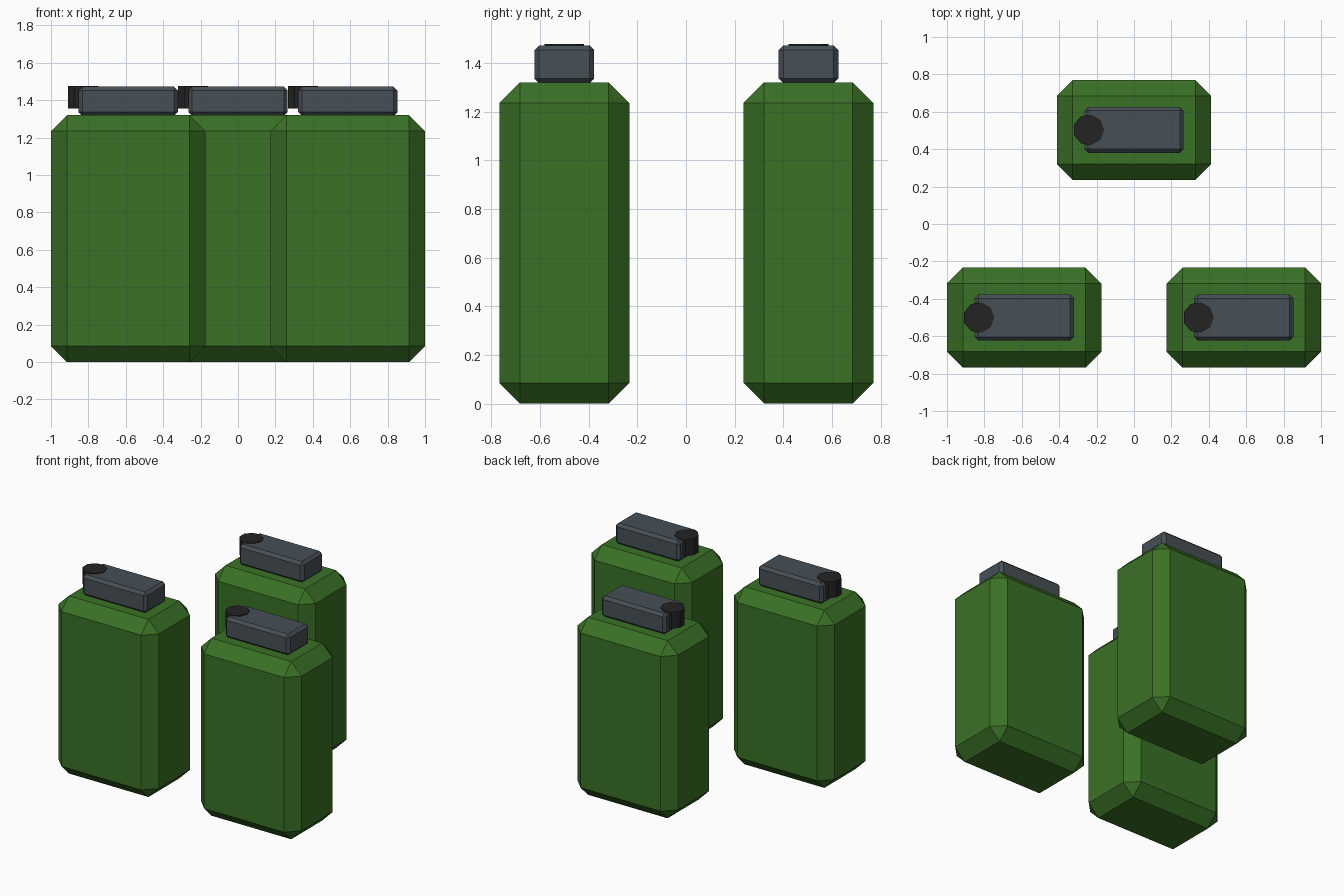
import bpy, bmesh, math
from mathutils import Matrix, Vector

if "Cube" in bpy.data.objects:
    bpy.data.objects.remove(bpy.data.objects["Cube"])


def material(name, rgb):
    m = bpy.data.materials.new(name)
    m.diffuse_color = (*rgb, 1)
    m.use_nodes = True
    m.node_tree.nodes["Principled BSDF"].inputs["Base Color"].default_value = m.diffuse_color
    return m


GREEN = material("canister green", (0.042, 0.165, 0.019))
GREY = material("handle grey", (0.062, 0.079, 0.092))
BLACK = material("cap black", (0.017, 0.017, 0.017))


def finish(bm, name, mat):
    bmesh.ops.recalc_face_normals(bm, faces=bm.faces)
    me = bpy.data.meshes.new(name)
    bm.to_mesh(me)
    bm.free()
    me.materials.append(mat)
    bpy.context.collection.objects.link(bpy.data.objects.new(name, me))


def chamfered_box(name, centre, size, chamfer, mat):
    bm = bmesh.new()
    bmesh.ops.create_cube(bm, size=1)
    bmesh.ops.scale(bm, vec=size, verts=bm.verts)
    bmesh.ops.bevel(bm, geom=bm.edges[:], offset=chamfer, segments=1,
                    affect='EDGES', profile=0.5)
    bmesh.ops.translate(bm, vec=centre, verts=bm.verts)
    finish(bm, name, mat)


def cap(name, centre, radius, depth, mat):
    bm = bmesh.new()
    turn = Matrix.Translation(centre) @ Matrix.Rotation(-math.pi / 2, 4, 'Z')
    bmesh.ops.create_cone(bm, cap_ends=True, segments=9, radius1=radius,
                          radius2=radius, depth=depth, matrix=turn)
    finish(bm, name, mat)


# Three identical canisters: two in front, one behind
for label, x, y in (("left", -0.587, -0.5), ("right", 0.587, -0.5), ("rear", 0, 0.503)):
    chamfered_box(label + "_canister_body", (x, y, 0.66), (0.826, 0.534, 1.32), 0.085, GREEN)
    chamfered_box(label + "_canister_handle", (x, y, 1.394), (0.53, 0.246, 0.156), 0.02, GREY)
    cap(label + "_canister_cap", (x - 0.243, y, 1.416), 0.083, 0.122, BLACK)
